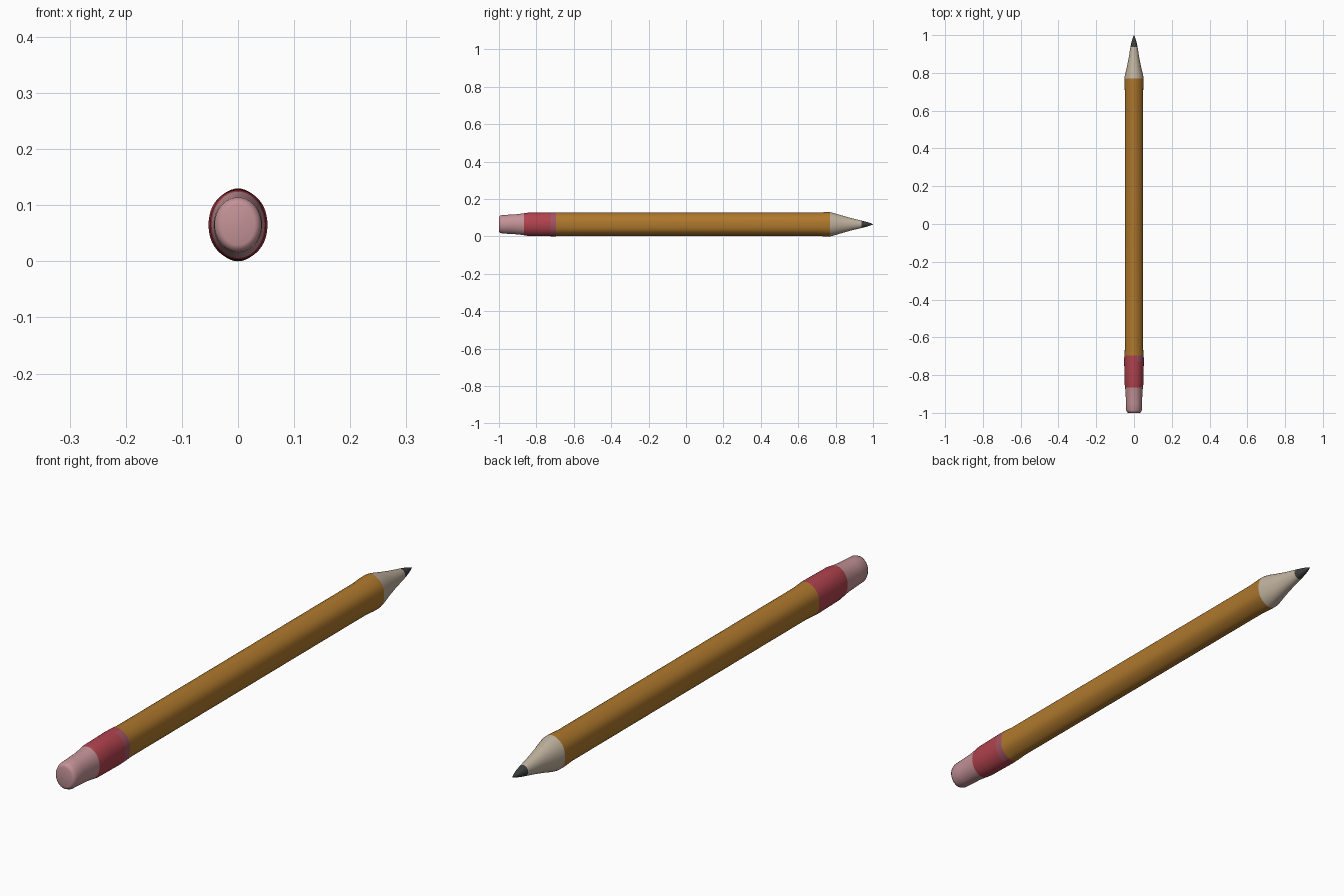
import bpy, bmesh, math

if "Cube" in bpy.data.objects:
    bpy.data.objects.remove(bpy.data.objects["Cube"])

N = 48      # points around each ring
CZ = 0.067  # height of the pencil's axis


def material(name, rgb):
    m = bpy.data.materials.new(name)
    m.diffuse_color = (*rgb, 1)
    m.use_nodes = True
    m.node_tree.nodes["Principled BSDF"].inputs["Base Color"].default_value = m.diffuse_color
    return m


orange = material("ochre paint", (0.43, 0.19, 0.026))
red = material("ferrule red", (0.44, 0.055, 0.075))
mauve = material("ferrule mauve", (0.36, 0.09, 0.125))
pink = material("eraser pink", (0.55, 0.29, 0.31))
wood = material("bare wood", (0.52, 0.44, 0.34))
lead = material("dark lead", (0.045, 0.049, 0.049))


def loft(name, rings, mats, rule=None, start_cap=False, end_cap=False):
    """Skin softly six-sided oval rings (y, half width, half height, hex amount) along y."""
    bm = bmesh.new()
    loops = []
    for y, rx, rz, hx in rings:
        loop = []
        for i in range(N):
            a = 2 * math.pi * i / N
            k = 1 - hx * (1 - math.cos(6 * (a - math.pi / 2))) / 2
            loop.append(bm.verts.new((rx * k * math.cos(a), y, CZ + rz * k * math.sin(a))))
        loops.append(loop)
    for p, q in zip(loops, loops[1:]):
        for i in range(N):
            j = (i + 1) % N
            bm.faces.new((p[i], p[j], q[j], q[i]))
    if start_cap:
        bm.faces.new(loops[0])
    if end_cap:
        bm.faces.new(loops[-1])
    bmesh.ops.recalc_face_normals(bm, faces=bm.faces)
    # open tubes: make sure normals point outward
    f = bm.faces[0] if hasattr(bm.faces, "ensure_lookup_table") and not bm.faces.ensure_lookup_table() else None
    c = f.calc_center_median()
    if f.normal.x * c.x + f.normal.z * (c.z - CZ) < 0:
        bmesh.ops.reverse_faces(bm, faces=bm.faces)
    if rule:
        for f in bm.faces:
            f.material_index = rule(f.calc_center_median())
    me = bpy.data.meshes.new(name)
    bm.to_mesh(me)
    bm.free()
    for m in mats:
        me.materials.append(m)
    ob = bpy.data.objects.new(name, me)
    bpy.context.collection.objects.link(ob)
    bpy.context.view_layer.objects.active = ob
    ob.select_set(True)
    bpy.ops.object.shade_smooth_by_angle(angle=math.radians(50))
    ob.select_set(False)
    return ob


# Eraser with a rounded end
loft("eraser", [(-1.0, 0.030, 0.036, 0), (-0.997, 0.037, 0.044, 0), (-0.985, 0.042, 0.049, 0),
                (-0.95, 0.043, 0.051, 0), (-0.90, 0.044, 0.054, 0), (-0.865, 0.047, 0.059, 0)],
     [pink], start_cap=True)

# Ferrule, with a mauve rim on its right side
loft("ferrule", [(-0.865, 0.047, 0.059, 0), (-0.845, 0.050, 0.062, 0), (-0.80, 0.050, 0.063, 0),
                 (-0.725, 0.053, 0.064, 0.01), (-0.695, 0.052, 0.064, 0.02)],
     [red, mauve], rule=lambda c: 1 if c.y > -0.725 and c.x > 0.012 else 0)

# Long painted body, flaring slightly at the sharpened end
loft("body", [(-0.695, 0.052, 0.064, 0.02), (-0.66, 0.050, 0.062, 0.03), (0.70, 0.050, 0.062, 0.03),
              (0.745, 0.052, 0.065, 0.02), (0.77, 0.052, 0.065, 0.02)], [orange])

# Sharpened wood
loft("wood_cone", [(0.77, 0.052, 0.065, 0.02), (0.79, 0.048, 0.060, 0), (0.83, 0.038, 0.048, 0),
                   (0.88, 0.028, 0.034, 0), (0.937, 0.019, 0.020, 0)], [wood])

# Lead point
loft("lead_tip", [(0.937, 0.019, 0.020, 0), (0.965, 0.013, 0.013, 0), (0.985, 0.007, 0.007, 0),
                  (1.0, 0.001, 0.001, 0)], [lead], end_cap=True)

# Rest the model on z = 0
low = min(v.co.z for o in bpy.data.objects for v in o.data.vertices)
for o in bpy.data.objects:
    for v in o.data.vertices:
        v.co.z -= low
